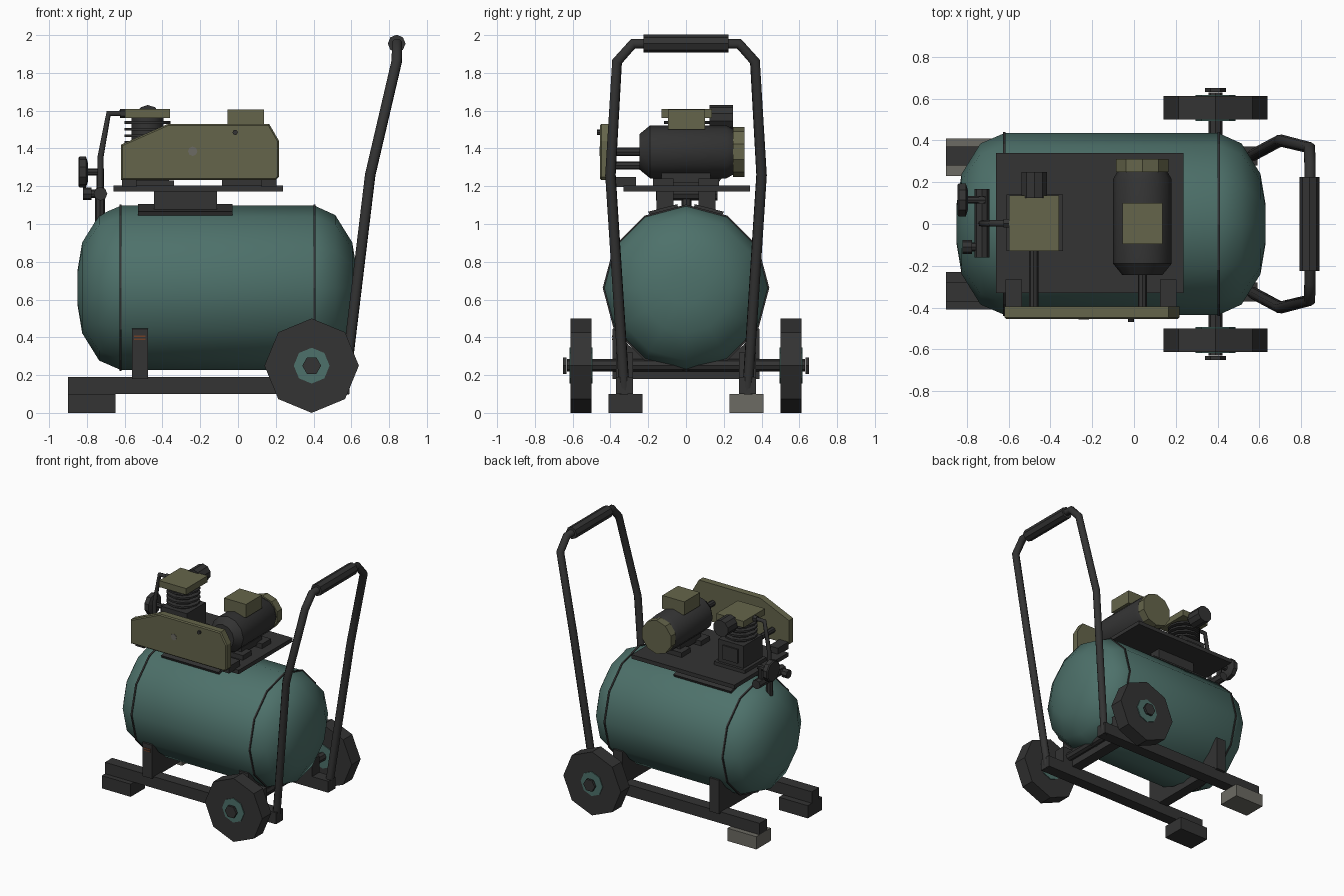
import bpy, bmesh, math
from mathutils import Vector

if "Cube" in bpy.data.objects:
    bpy.data.objects.remove(bpy.data.objects["Cube"])

def material(name, r, g, b):
    m = bpy.data.materials.new(name)
    m.diffuse_color = (r, g, b, 1)
    m.use_nodes = True
    m.node_tree.nodes["Principled BSDF"].inputs["Base Color"].default_value = m.diffuse_color
    return m

DARK = material("charcoal", 0.033, 0.033, 0.033)
TEAL = material("teal_paint", 0.075, 0.165, 0.145)
OLIVE = material("olive_paint", 0.130, 0.130, 0.070)
GREY = material("worn_grey", 0.150, 0.145, 0.125)
RUST = material("rust", 0.16, 0.05, 0.02)

def finish(name, bm, mat, smooth=None):
    bmesh.ops.recalc_face_normals(bm, faces=bm.faces[:])
    me = bpy.data.meshes.new(name)
    bm.to_mesh(me)
    bm.free()
    me.materials.append(mat)
    ob = bpy.data.objects.new(name, me)
    bpy.context.collection.objects.link(ob)
    if smooth:
        bpy.ops.object.select_all(action='DESELECT')
        ob.select_set(True)
        bpy.context.view_layer.objects.active = ob
        bpy.ops.object.shade_smooth_by_angle(angle=math.radians(smooth))
    return ob

def box(name, mat, x0, x1, y0, y1, z0, z1):
    bm = bmesh.new()
    bmesh.ops.create_cube(bm, size=1)
    for v in bm.verts:
        v.co = Vector((x0 if v.co.x < 0 else x1, y0 if v.co.y < 0 else y1, z0 if v.co.z < 0 else z1))
    return finish(name, bm, mat)

def lathe(name, mat, axis, c, prof, n=12, smooth=None, rot=0):
    """Turn a profile of (position along axis, radius); c holds the other two coordinates."""
    bm = bmesh.new()
    rings = []
    for t, r in prof:
        ring = []
        for i in range(n):
            a = 2 * math.pi * i / n + rot
            u, w = c[0] + r * math.sin(a), c[1] + r * math.cos(a)
            ring.append(bm.verts.new({'x': (t, u, w), 'y': (u, t, w), 'z': (u, w, t)}[axis]))
        rings.append(ring)
    for A, B in zip(rings, rings[1:]):
        for i in range(n):
            bm.faces.new((A[i], A[(i + 1) % n], B[(i + 1) % n], B[i]))
    bm.faces.new(rings[0])
    bm.faces.new(rings[-1])
    return finish(name, bm, mat, smooth)

def cyl(name, mat, axis, c, t0, t1, r, n=12, smooth=None, rot=0):
    return lathe(name, mat, axis, c, [(t0, r), (t1, r)], n, smooth, rot)

def prism(name, mat, axis, pts, t0, t1, bevel=0):
    """Extrude an outline: axis y takes (x, z) points, axis x takes (y, z) points."""
    bm = bmesh.new()
    put = (lambda p, t: (p[0], t, p[1])) if axis == 'y' else (lambda p, t: (t, p[0], p[1]))
    A = [bm.verts.new(put(p, t0)) for p in pts]
    B = [bm.verts.new(put(p, t1)) for p in pts]
    n = len(pts)
    front = bm.faces.new(A)
    bm.faces.new(B)
    for i in range(n):
        bm.faces.new((A[i], A[(i + 1) % n], B[(i + 1) % n], B[i]))
    if bevel:
        bmesh.ops.bevel(bm, geom=list(front.edges), offset=bevel, segments=1, affect='EDGES')
    return finish(name, bm, mat)

def tube(name, mat, pts, r):
    cu = bpy.data.curves.new(name, 'CURVE')
    cu.dimensions = '3D'
    cu.bevel_depth = r
    cu.bevel_resolution = 2
    cu.use_fill_caps = True
    sp = cu.splines.new('POLY')
    sp.points.add(len(pts) - 1)
    for p, co in zip(sp.points, pts):
        p.co = (*co, 1)
    cu.materials.append(mat)
    ob = bpy.data.objects.new(name, cu)
    bpy.context.collection.objects.link(ob)
    bpy.ops.object.select_all(action='DESELECT')
    ob.select_set(True)
    bpy.context.view_layer.objects.active = ob
    bpy.ops.object.convert(target='MESH')
    return bpy.context.object

# Air tank with domed ends and weld seams
TC = (0, 0.662)
lathe("tank", TEAL, 'x', TC, [(-0.85, 0.09), (-0.825, 0.24), (-0.735, 0.385), (-0.62, 0.435),
      (0.405, 0.435), (0.515, 0.385), (0.605, 0.24), (0.63, 0.09)], 12, 50)
for i, x in enumerate((-0.622, 0.405)):
    cyl(f"tank_seam_{i}", DARK, 'x', TC, x - 0.006, x + 0.006, 0.441)

# Saddles under the tank, with the tank curve cut out of the top
arc = [(0.43 * math.sin(math.radians(a)), 0.662 - 0.43 * math.cos(math.radians(a))) for a in range(60, -61, -15)]
outline = [(-0.39, 0.18), (0.39, 0.18), (0.39, 0.445)] + arc + [(-0.39, 0.445)]
for nm, x in (("front", -0.56), ("rear", 0.28)):
    prism(f"saddle_{nm}", DARK, 'x', outline, x, x + 0.083)
for i, z in enumerate((0.385, 0.402)):
    box(f"saddle_rust_{i}", RUST, -0.55, -0.49, -0.393, -0.388, z, z + 0.008)

# Skids, feet, wheels and axle
cyl("axle", DARK, 'y', (0.39, 0.252), -0.63, 0.63, 0.033, 8)
for s, side in ((-1, "front"), (1, "back")):
    box(f"skid_{side}", DARK, -0.9, 0.59, s * 0.325 - 0.045, s * 0.325 + 0.045, 0.1, 0.19)
    box(f"foot_{side}", GREY if s > 0 else DARK, -0.9, -0.648, s * 0.32 - 0.09, s * 0.32 + 0.09, 0, 0.1)
    box(f"axle_bracket_{side}", DARK, 0.33, 0.45, s * 0.325 - 0.045, s * 0.325 + 0.045, 0.19, 0.32)
    cyl(f"wheel_{side}", DARK, 'y', (0.39, 0.25), s * 0.5, s * 0.612, 0.25, 8)
    cyl(f"hub_{side}", TEAL, 'y', (0.39, 0.25), s * 0.494, s * 0.618, 0.095, 8)
    cyl(f"axle_nut_{side}", DARK, 'y', (0.39, 0.25), s * 0.632, s * 0.65, 0.05, 6, rot=math.pi / 6)

# Push handle with grip
half = [(0.56, 0.325, 0.1), (0.70, 0.40, 1.26), (0.84, 0.365, 1.86), (0.842, 0.28, 1.955)]
tube("handle", DARK, half + [(x, -y, z) for x, y, z in reversed(half)], 0.029)
cyl("handle_grip", DARK, 'y', (0.84, 1.955), -0.225, 0.225, 0.047, 8)

# Mounting plate on two legs
box("mounting_plate", DARK, -0.66, 0.237, -0.33, 0.34, 1.172, 1.203)
for s, side in ((-1, "front"), (1, "back")):
    prism(f"plate_flange_{side}", DARK, 'x', [(s * 0.04, 1.07), (s * 0.185, 1.03), (s * 0.2, 1.065),
          (s * 0.045, 1.105)], -0.53, -0.03)
    box(f"plate_leg_{side}", DARK, -0.445, -0.11, s * 0.11 - 0.045, s * 0.11 + 0.045, 1.05, 1.175)

# Electric motor
lathe("motor_body", DARK, 'y', (0.04, 1.382), [(-0.245, 0.095), (-0.19, 0.14), (0.215, 0.14), (0.25, 0.12)], 12, 35)
cyl("motor_end_cap", OLIVE, 'y', (0.04, 1.382), 0.25, 0.31, 0.132, 10)
box("motor_terminal_box", OLIVE, -0.055, 0.137, -0.096, 0.1, 1.5, 1.605)
cyl("motor_shaft", DARK, 'y', (0.04, 1.382), -0.4, -0.24, 0.022, 8)
box("motor_pedestal", DARK, -0.04, 0.12, -0.13, 0.13, 1.22, 1.32)
for s, side in ((-1, "front"), (1, "back")):
    box(f"motor_foot_{side}", DARK, -0.085, 0.165, s * 0.12 - 0.055, s * 0.12 + 0.055, 1.2, 1.24)

# Belt guard with feet and fasteners
prism("belt_guard", OLIVE, 'y', [(-0.62, 1.232), (0.2, 1.232), (0.217, 1.25), (0.217, 1.44), (0.165, 1.53),
      (-0.37, 1.53), (-0.62, 1.42)], -0.455, -0.395, 0.008)
cyl("guard_cap", GREY, 'y', (-0.24, 1.385), -0.458, -0.45, 0.025, 8)
cyl("guard_bolt", DARK, 'y', (-0.015, 1.485), -0.47, -0.45, 0.014, 8)
for i, x in enumerate((-0.615, 0.125)):
    box(f"guard_foot_{i}", DARK, x, x + 0.078, -0.4, -0.265, 1.195, 1.25)

# Compressor pump
box("pump_base", DARK, -0.61, -0.34, -0.13, 0.14, 1.2, 1.23)
box("crankcase", DARK, -0.585, -0.365, -0.115, 0.12, 1.23, 1.405)
box("crankcase_side_plate", DARK, -0.54, -0.41, 0.12, 0.13, 1.26, 1.37)
fins = [(1.40, 0.085)]
for z in (1.425, 1.46, 1.495, 1.53):
    fins += [(z, 0.085), (z, 0.122), (z + 0.014, 0.122), (z + 0.014, 0.085)]
lathe("cylinder_fins", DARK, 'z', (-0.48, 0.005), fins + [(1.565, 0.085)], 12, 35)
box("cylinder_head", OLIVE, -0.597, -0.36, -0.13, 0.137, 1.56, 1.61)
cyl("air_filter", DARK, 'y', (-0.477, 1.565), 0.125, 0.25, 0.065, 10)
cyl("pump_shaft", DARK, 'y', (-0.48, 1.31), -0.4, -0.11, 0.022, 8)

# Outlet pipe, manifold, gauge and valve
tube("outlet_pipe", DARK, [(-0.59, 0.003, 1.585), (-0.685, 0.003, 1.585), (-0.727, 0.003, 1.36),
     (-0.73, 0.003, 1.16)], 0.016)
cyl("pipe_fitting", DARK, 'x', (0.003, 1.585), -0.625, -0.595, 0.024, 6)
cyl("manifold", DARK, 'y', (-0.728, 1.16), -0.16, 0.168, 0.036, 8)
cyl("manifold_post", DARK, 'z', (-0.73, 0.003), 1.0, 1.16, 0.026, 8)
cyl("gauge_post", DARK, 'z', (-0.73, 0.115), 1.15, 1.29, 0.02, 8)
cyl("gauge_stem", DARK, 'x', (0.115, 1.275), -0.81, -0.71, 0.018, 8)
lathe("gauge_dial", DARK, 'x', (0.115, 1.275), [(-0.845, 0.075), (-0.838, 0.083), (-0.805, 0.083), (-0.795, 0.05)], 10)
lathe("valve", DARK, 'x', (-0.11, 1.16), [(-0.82, 0.034), (-0.775, 0.034), (-0.775, 0.022), (-0.72, 0.022)], 8)
